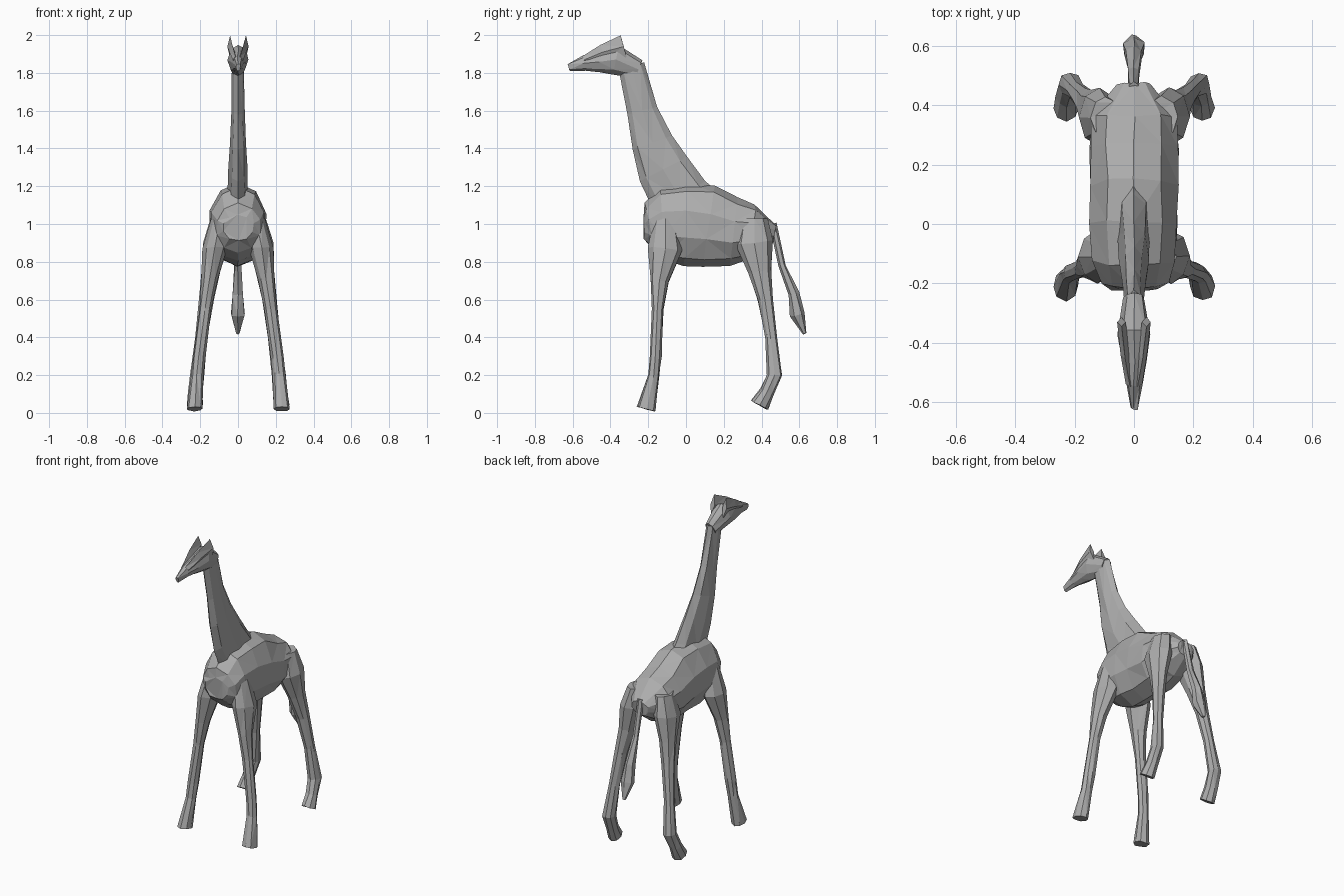
import bpy, bmesh, math, random
from mathutils import Vector

random.seed(4)
default_cube = bpy.data.objects.get("Cube")
if default_cube:
    bpy.data.objects.remove(default_cube)

GREY = (0.42, 0.42, 0.42, 1)
grey = bpy.data.materials.new("plain grey")
grey.use_nodes = True
grey.diffuse_color = GREY
grey.node_tree.nodes["Principled BSDF"].inputs["Base Color"].default_value = GREY


def make_ring(bm, centre, tangent, depth, width, sides, jitter):
    """Add one oval of vertices square to the path, slightly roughened."""
    across = Vector((0, -tangent.z, tangent.y)).normalized()
    ring = []
    for index in range(sides):
        angle = math.tau * index / sides
        offset = across * depth * math.cos(angle)
        offset.x = width * math.sin(angle)
        rough = Vector([random.uniform(-jitter, jitter) for axis in "xyz"])
        ring.append(bm.verts.new(centre + offset + rough))
    return ring


def loft(name, path, width, centre_x, sides=8, jitter=.003):
    """Skin ovals along a path of (y, z, half depth); width and centre_x are rules."""
    bm = bmesh.new()
    centres = [Vector((centre_x(z), y, z)) for y, z, depth in path]
    rings = []
    for index, (y, z, depth) in enumerate(path):
        before = centres[max(index - 1, 0)]
        after = centres[min(index + 1, len(path) - 1)]
        rings.append(make_ring(bm, centres[index], after - before, depth,
                               width(y, depth), sides, jitter))
    for ring, following in zip(rings, rings[1:]):
        for index in range(sides):
            previous = index - 1
            bm.faces.new((ring[previous], ring[index],
                          following[index], following[previous]))
    bm.faces.new(rings[0])
    bm.faces.new(rings[-1])
    bmesh.ops.triangulate(bm, faces=bm.faces)
    bmesh.ops.recalc_face_normals(bm, faces=bm.faces)
    mesh = bpy.data.meshes.new(name)
    bm.to_mesh(mesh)
    bm.free()
    mesh.materials.append(grey)
    part = bpy.data.objects.new(name, mesh)
    bpy.context.collection.objects.link(part)


def middle(z):
    return 0


def body_width(y, depth):
    """Broad barrel that rounds off at the chest and rump."""
    return .155 * math.sqrt(1 - ((y - .12) / .36) ** 6)


def neck_width(y, depth):
    return .014 + depth / 4


def head_width(y, depth):
    return depth * .7


def tail_width(y, depth):
    return depth


def ear_width(y, depth):
    return .015


def leg_width(y, depth):
    return .018 + depth / 2


# Barrel body, from chest to rump
loft("body", [(-.22, .98, .07), (-.19, .98, .13), (-.12, 1, .2), (0, 1, .22),
              (.12, .99, .22), (.25, .96, .18), (.36, .96, .14), (.47, .95, .05)],
     body_width, middle, sides=10, jitter=.005)

# Long neck, widening into the withers and blending along the back
loft("neck", [(-.29, 1.84, .07), (-.23, 1.6, .08), (-.18, 1.43, .11),
              (-.12, 1.29, .14), (-.03, 1.14, .16), (.06, 1.02, .19)],
     neck_width, middle)

# Wedge head with tapered muzzle
loft("head", [(-.62, 1.83, .02), (-.54, 1.85, .04), (-.46, 1.86, .06),
              (-.37, 1.87, .08), (-.25, 1.82, .05)],
     head_width, middle)

# Tail with a thicker tuft
loft("tail", [(.46, 1, .02), (.51, .78, .02), (.57, .63, .03),
              (.59, .52, .04), (.63, .42, .01)],
     tail_width, middle, sides=6)

for label, side in (("left", 1), ("right", -1)):
    def ear_x(z):
        """Ears spread apart as they rise."""
        return side * (z - 1.84) * .42

    def leg_x(z):
        """Legs splay outward towards the ground."""
        return side * (.23 - .13 * z ** 1.4)

    # Broad ears sweeping up and back from the brow
    loft(label + "_ear", [(-.54, 1.87, .02), (-.44, 1.91, .04), (-.33, 1.94, .06)],
         ear_width, ear_x, sides=4, jitter=.001)

    # Straight front leg with a broad shoulder
    loft(label + "_front_leg", [(-.11, 1.03, .06), (-.11, .87, .09), (-.14, .7, .05),
                                (-.15, .55, .03), (-.16, .3, .03), (-.17, .2, .03),
                                (-.21, .02, .05)],
         leg_width, leg_x)

    # Hind leg with thigh, hock and forward hoof
    loft(label + "_hind_leg", [(.36, 1.03, .07), (.36, .9, .1), (.39, .75, .06),
                               (.42, .6, .04), (.45, .4, .03), (.47, .2, .04),
                               (.43, .11, .04), (.39, .04, .05)],
         leg_width, leg_x)
